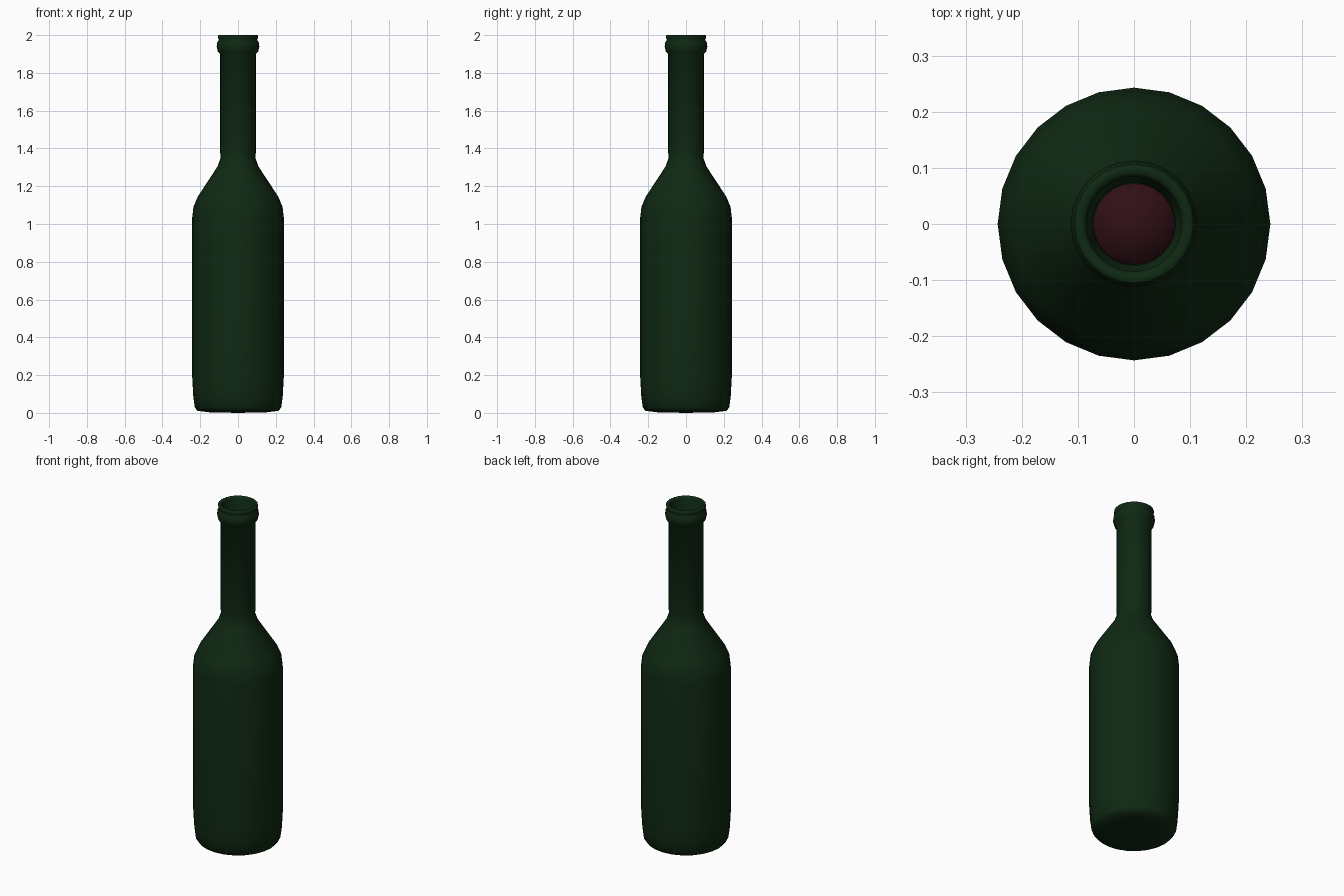
import bpy, bmesh
from math import sin, cos, tau

if "Cube" in bpy.data.objects:
    bpy.data.objects.remove(bpy.data.objects["Cube"])

SIDES = 24


def material(name, color):
    m = bpy.data.materials.new(name)
    m.diffuse_color = color
    m.use_nodes = True
    m.node_tree.nodes["Principled BSDF"].inputs["Base Color"].default_value = m.diffuse_color
    return m


def lathe(name, profile, mat):
    """Revolve (radius, z) points about z; radius 0 makes a pole."""
    bm = bmesh.new()
    rings = []
    for r, z in profile:
        if r == 0:
            rings.append([bm.verts.new((0, 0, z))] * SIDES)
        else:
            rings.append([bm.verts.new((r * cos(tau * i / SIDES), r * sin(tau * i / SIDES), z))
                          for i in range(SIDES)])
    for a, b in zip(rings, rings[1:]):
        for i in range(SIDES):
            j = (i + 1) % SIDES
            corners = list(dict.fromkeys((a[i], a[j], b[j], b[i])))
            bm.faces.new(corners)
    bmesh.ops.recalc_face_normals(bm, faces=bm.faces)
    me = bpy.data.meshes.new(name)
    bm.to_mesh(me)
    bm.free()
    me.materials.append(mat)
    ob = bpy.data.objects.new(name, me)
    bpy.context.collection.objects.link(ob)
    bpy.context.view_layer.objects.active = ob
    ob.select_set(True)
    bpy.ops.object.shade_smooth_by_angle(angle=1.7)
    ob.select_set(False)
    return ob


glass = material("green_glass", (0.0048, 0.022, 0.0065, 1))
wine = material("red_wine", (0.03, 0.005, 0.008, 1))

# Glass: outside from base to lip, then back down the inner wall
outer = [(0, 0), (0.15, 0.003), (0.215, 0.011), (0.229, 0.03), (0.237, 0.09),
         (0.243, 0.2), (0.243, 1.03), (0.236, 1.09), (0.213, 1.145),
         (0.108, 1.305), (0.092, 1.35), (0.095, 1.385), (0.095, 1.9)]
lip = [(0.107, 1.913), (0.113, 1.94), (0.109, 1.965), (0.1, 1.975),
       (0.107, 1.985), (0.107, 1.997), (0.102, 2.0), (0.09, 2.0),
       (0.085, 1.99), (0.084, 1.96), (0.074, 1.94)]
inner = [(0.073, 1.36), (0.09, 1.3), (0.195, 1.14), (0.222, 1.03),
         (0.222, 0.2), (0.208, 0.04), (0, 0.03)]
lathe("bottle", outer + lip + inner, glass)

# Wine filling the body up to the bottom of the neck
lathe("wine", [(0, 0.035), (0.205, 0.045), (0.22, 0.2), (0.22, 1.03),
               (0.193, 1.139), (0.088, 1.299), (0.0725, 1.36), (0.0725, 1.4), (0, 1.4)], wine)
